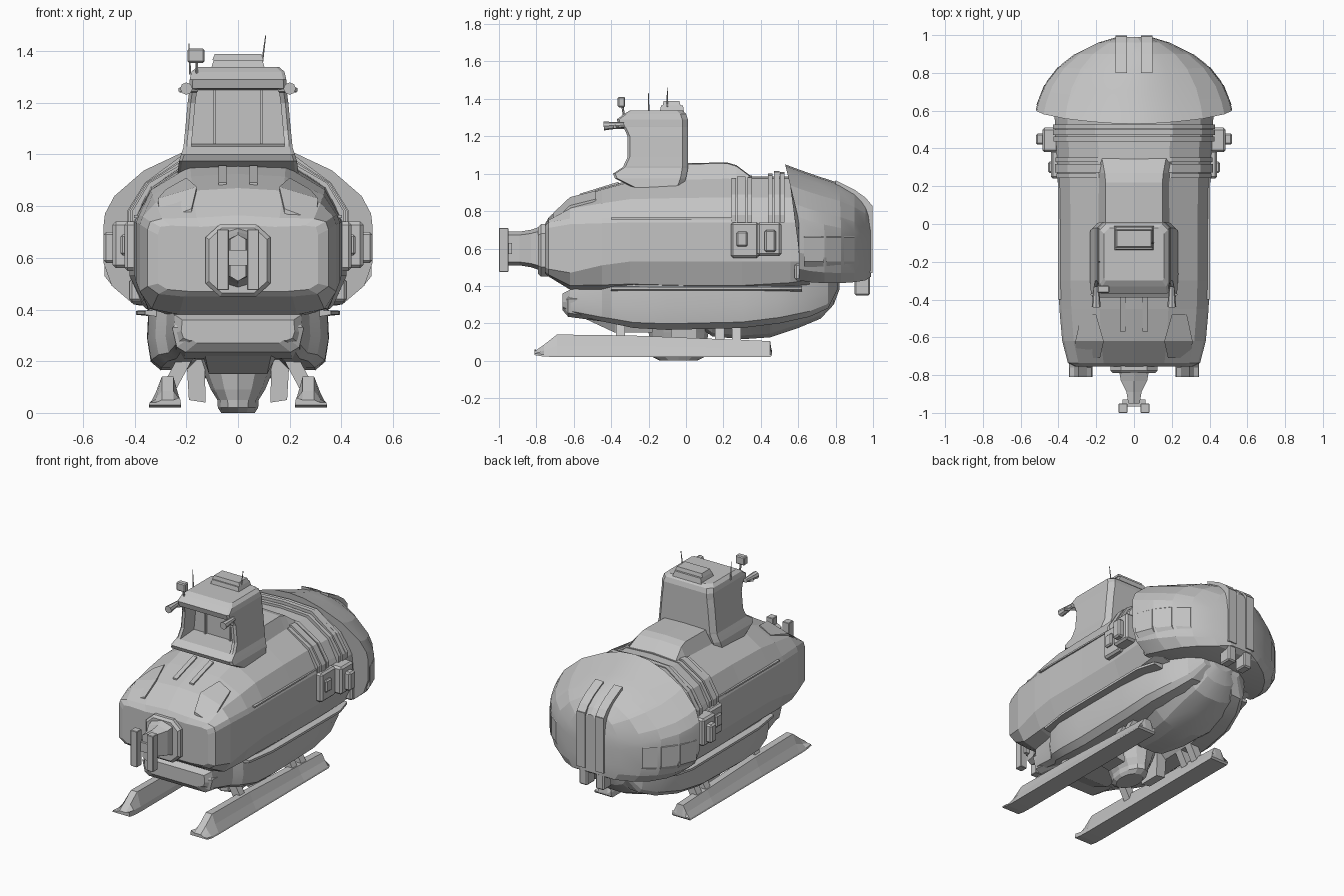
import bpy, bmesh, math
from mathutils import Vector

grey = bpy.data.materials.new("hull_grey")
grey.diffuse_color = (0.55, 0.55, 0.55, 1)


def finish(name, bm, smooth=None):
    bmesh.ops.remove_doubles(bm, verts=bm.verts, dist=0.0004)
    bmesh.ops.recalc_face_normals(bm, faces=bm.faces)
    me = bpy.data.meshes.new(name)
    bm.to_mesh(me)
    bm.free()
    ob = bpy.data.objects.new(name, me)
    bpy.context.collection.objects.link(ob)
    me.materials.append(grey)
    if smooth:
        bpy.ops.object.select_all(action='DESELECT')
        ob.select_set(True)
        bpy.context.view_layer.objects.active = ob
        bpy.ops.object.shade_smooth_by_angle(angle=math.radians(smooth))
    return ob


def loft(name, loops, smooth=None):
    """Skin closed loops of equal length and cap both ends."""
    bm = bmesh.new()
    rings = [[bm.verts.new(p) for p in lp] for lp in loops]
    n = len(rings[0])
    for a, b in zip(rings, rings[1:]):
        for i in range(n):
            j = (i + 1) % n
            bm.faces.new((a[i], a[j], b[j], b[i]))
    bm.faces.new(rings[0])
    bm.faces.new(rings[-1])
    return finish(name, bm, smooth)


def mirror(half):
    """Close a half outline (first and last point on the centre line)."""
    return half + [(-p[0], p[1], p[2]) for p in reversed(half[1:-1])]


def box(name, x, y, z, bevel=0.0, taper=1.0):
    """Box from ranges; taper narrows the top."""
    bm = bmesh.new()
    bmesh.ops.create_cube(bm, size=1)
    c = [(r[0] + r[1]) / 2 for r in (x, y, z)]
    s = [abs(r[1] - r[0]) for r in (x, y, z)]
    for v in bm.verts:
        k = taper if v.co.z > 0 else 1
        v.co = Vector((c[0] + v.co.x * s[0] * k, c[1] + v.co.y * s[1] * k, c[2] + v.co.z * s[2]))
    if bevel:
        bmesh.ops.bevel(bm, geom=bm.edges[:], offset=bevel, segments=1, affect='EDGES')
    return finish(name, bm)


def rod(name, a, b, r1, r2, n=8):
    a, b = Vector(a), Vector(b)
    bm = bmesh.new()
    bmesh.ops.create_cone(bm, cap_ends=True, segments=n, radius1=r1, radius2=r2, depth=(b - a).length)
    q = Vector((0, 0, 1)).rotation_difference(b - a)
    for v in bm.verts:
        v.co = q @ v.co + (a + b) / 2
    return finish(name, bm)


# main hull: (y, half width, top, shoulder, side bottom, bottom)
hull = [(-.755, .31, .73, .72, .50, .47), (-.735, .35, .765, .74, .49, .45), (-.62, .38, .87, .76, .47, .38),
        (-.45, .395, .925, .765, .51, .37), (-.30, .40, .965, .77, .53, .37), (.0, .40, .98, .77, .53, .36),
        (.30, .405, .985, .77, .53, .36), (.56, .42, .985, .77, .53, .38), (.66, .42, .96, .76, .53, .40)]
loft("main_hull", [mirror([(0, y, t), (w * .46, y, t - .01), (w * .84, y, s + (t - s) * .48), (w * .97, y, s),
                           (w, y, s - .03), (w, y, b), (w * .88, y, b - (b - z) * .75), (w * .6, y, z), (0, y, z)])
                   for y, w, t, s, b, z in hull])

# lower hull with ballast sides: (y, half width, top, bottom)
low = [(-.66, .22, .36, .28), (-.62, .25, .38, .25), (-.45, .28, .40, .21), (-.40, .32, .41, .20), (-.28, .35, .42, .175),
       (-.1, .352, .44, .165), (.3, .352, .44, .175), (.5, .335, .46, .20), (.66, .28, .48, .235),
       (.76, .22, .48, .28), (.81, .14, .48, .38)]
loft("lower_hull", [mirror([(0, y, t), (w * .98, y, t), (w, y, t * .45 + b * .55), (w * .96, y, b + (t - b) * .12),
                            (w * .85, y, b), (w * .55, y, b + .005), (w * .45, y, b + .04), (0, y, b + .045)])
                    for y, w, t, b in low], 15)
# rounded centre lobe under the stern: (y, half width, bottom)
loft("stern_lobe", [mirror([(0, y, .44), (w * 1.1, y, .44), (w, y, b + .08), (w * .65, y, b + .02), (w * .3, y, b), (0, y, b)])
                    for y, w, b in [(.06, .14, .19), (.14, .17, .13), (.3, .2, .115), (.45, .22, .125), (.6, .22, .175),
                                    (.72, .19, .225), (.79, .14, .30), (.82, .09, .38)]], 15)
# chin bumper and bow keel
loft("chin", [mirror([(0, y, .36), (w * .85, y, .36), (w, y, .33), (w * .93, y, z + .02), (w * .8, y, z), (0, y, z)])
              for y, w, z in [(-.66, .2, .27), (-.63, .255, .235), (-.45, .26, .21)]])
loft("bow_keel", [mirror([(0, y, .26), (w, y, .26), (w * .75, y, z), (0, y, z)])
                  for y, w, z in [(-.53, .17, .22), (-.38, .15, .15), (-.18, .14, .15)]])

# belly turret, longer than wide: (z, x radius, y radius)
loft("belly_turret", [[(rx * math.cos(i * math.pi / 6), -.04 + ry * math.sin(i * math.pi / 6), z) for i in range(12)]
                      for z, rx, ry in [(.22, .155, .17), (.15, .13, .16), (.09, .105, .15), (.05, .08, .14),
                                        (.02, .078, .14), (.0, .065, .10)]])

# raised deck behind the tower
loft("raised_deck", [mirror([(0, y, t), (w, y, t - .005), (w + .055, y, .93), (0, y, .93)])
                     for y, w, t in [(-.1, .15, 1.055), (.22, .15, 1.06), (.27, .155, 1.045), (.35, .17, .985)]])

# engine shell: (y, half width, top, bottom), leaning forward at the top
outline = [(0, 1), (.2, .985), (.42, .93), (.70, .82), (.92, .66), (.99, .55), (1, .48), (1, .24), (.94, .1), (.8, 0), (0, 0)]
shell = [(.605, .52, 1.05, .43, .075), (.66, .505, 1.02, .42, .05), (.74, .47, .985, .415, .03), (.83, .40, .95, .415, .01),
         (.90, .31, .91, .42, 0), (.96, .19, .865, .43, 0), (.99, .09, .83, .45, 0)]
loft("engine_shell", [mirror([(w * u, y - lean * max(0, v - .5) * 2, b + (t - b) * v) for u, v in outline])
                      for y, w, t, b, lean in shell], 12)


def shell_width(y):
    for a, b in zip(shell, shell[1:]):
        if a[0] <= y <= b[0]:
            return a[1] + (b[1] - a[1]) * (y - a[0]) / (b[0] - a[0])


for s in (-1, 1):
    # twin strips over the stern, and stern feet
    x = s * .068
    loft("stern_strip", [[(x + dx, y, z + dz) for dx, dz in ((-.03, 0), (.03, 0), (.03, -.06), (-.03, -.06))]
                         for y, z in [(.80, .965), (.90, .915), (.96, .872), (.993, .832)]])
    box("stern_plate", (x - .03, x + .03), (.93, .997), (.47, .83))
    box("stern_foot", (s * .03, s * .09), (.90, .985), (.35, .47), .008)
    # raised panels on the shell flanks
    for y0, y1 in [(.63, .735), (.75, .83), (.845, .90)]:
        loft("shell_panel", [[(s * (shell_width(y) + o), y, z) for o, z in ((-.02, .50), (.004, .53), (.004, .66), (-.02, .68))]
                             for y in (y0, y1)])

# rib straps over the hull
for y, w, t, h in [(.255, .41, .985, .025), (.295, .418, .995, .045), (.34, .415, .99, .025),
                   (.45, .425, 1.0, .025), (.485, .43, 1.015, .03), (.515, .43, 1.01, .025)]:
    arch = [(0, t), (w * .48, t - .01), (w * .84, .89), (w, .78), (w, .74)]
    loft("rib_strap", [mirror([(x, yy, z) for x, z in arch] + [(w * .8, yy, .74), (0, yy, .74)])
                       for yy in (y - h / 2, y + h / 2)])

for s in (-1, 1):
    # side equipment boxes
    box("side_box", (s * .38, s * .44), (.24, .39), (.55, .74), .012)
    box("side_box", (s * .40, s * .485), (.38, .51), (.56, .74), .012)
    box("side_cap", (s * .47, s * .52), (.42, .48), (.58, .70), .01)
    box("side_knob", (s * .40, s * .455), (.27, .33), (.61, .69), .008)
    box("shell_bracket", (s * .36, s * .42), (.58, .66), (.43, .52), .01)
    # side rails and seam strips
    loft("side_rail", [[(s * x, y, z) for x, z in ((.30, .40), (w, .395), (w, .38), (.30, .37))]
                       for y, w in [(-.40, .36), (-.2, .39), (.5, .395), (.62, .36)]])
    box("seam_strip", (s * .38, s * .403), (-.4, .25), (.755, .765))
    # skis with sloped outer face
    ski = [(-.81, .05, .03), (-.76, .085, .022), (-.69, .14, .02), (-.3, .135, .02), (.2, .115, .02), (.45, .105, .02), (.46, .04, .03)]
    loft("ski", [[(s * x, y, z) for x, z in ((.22, b), (.345, b), (.342, b + .01), (.318, b + (t - b) * .5),
                                             (.295, t), (.25, t), (.225, b + .03))] for y, t, b in ski])
    # ski struts
    for y in (-.35, .18, .27):
        loft("ski_strut", [[(s * x, y + dy, z) for x, dy in ((x0, -.025), (x0 + .06, -.025), (x0 + .06, .025), (x0, .025))]
                           for x0, z in ((.24, .09), (.17, .22))])
    loft("keel_fin", [[(s * x, y, z) for x, z in ((.13, .22), (.20, .22), (.19, .05), (.125, .04))] for y in (-.08, .06)])
    # low bow plates
    loft("bow_plate", [[(s * x0, y, z), (s * x1, y, z - .045), (s * x1, y, z - .13), (s * x0, y, z - .1)]
                       for y, z, x0, x1 in [(-.71, .79, .18, .30), (-.62, .875, .16, .31), (-.48, .91, .2, .28)]])
    loft("deck_slat", [[(s * .045, y, z), (s * .075, y, z), (s * .075, y, .85), (s * .045, y, .85)]
                       for y, z in [(-.57, .892), (-.36, .957)]])
    # bow bars
    box("bow_bar", (s * .035, s * .082), (-1.0, -.95), (.475, .71), .003)
    # tower lamps
    rod("tower_lamp", (s * .2, -.44, 1.255), (s * .2, -.33, 1.26), .024, .014)
    rod("lamp_arm", (s * .16, -.33, 1.25), (s * .225, -.38, 1.25), .01, .01, 6)
    box("window_post", (s * .085, s * .095), (-.215, -.195), (1.04, 1.25))

# bow port collar and arm
loft("bow_port", [[(x * k, y, .59 + z * k) for x, z in ((.07, .14), (.125, .09), (.125, -.09), (.07, -.14),
                                                        (-.07, -.14), (-.125, -.09), (-.125, .09), (-.07, .14))]
                  for y, k in [(-.70, 1), (-.775, 1), (-.79, .9)]])
loft("bow_arm", [mirror([(0, y, .60 + h), (w, y, .60 + h * .8), (w, y, .60 - h * .8), (0, y, .60 - h)])
                 for y, w, h in [(-.77, .08, .12), (-.83, .07, .10), (-.89, .04, .09), (-.95, .03, .09)]])
box("bow_crossbar", (-.06, .06), (-.965, -.93), (.57, .63))

# conning tower with recessed front window: (z, half width, front, recess, back)
tower = [(.92, .235, -.27, -.27, -.02), (.975, .228, -.38, -.38, 0), (1.0, .22, -.39, -.39, .005), (1.03, .21, -.345, -.345, .01),
         (1.04, .21, -.335, -.2, .01), (1.09, .205, -.312, -.2, .01), (1.2, .195, -.312, -.2, .01), (1.25, .188, -.335, -.2, .01),
         (1.255, .188, -.36, -.36, .01), (1.29, .187, -.37, -.37, .01), (1.32, .18, -.33, -.33, 0), (1.338, .16, -.30, -.30, -.02)]
loft("conning_tower", [mirror([(0, k, z), (w - .03, k, z), (w, k - .03, z), (w, f + .012, z), (w - .012, f, z),
                               (w - .03, f, z), (w - .03, r, z), (0, r, z)]) for z, w, f, r, k in tower])

# roof hatch, camera and antennas
box("roof_hatch", (-.105, .105), (-.14, -.01), (1.33, 1.365), 0, .9)
box("hatch_lid", (-.1, .1), (-.125, -.03), (1.365, 1.388), 0, .9)
box("roof_camera", (-.195, -.13), (-.365, -.325), (1.355, 1.41), .006)
rod("camera_mast", (-.16, -.33, 1.30), (-.16, -.34, 1.36), .006, .006, 6)
rod("antenna", (-.185, -.2, 1.31), (-.19, -.2, 1.43), .005, .002, 6)
rod("antenna", (.09, -.1, 1.33), (.107, -.1, 1.46), .005, .002, 6)
